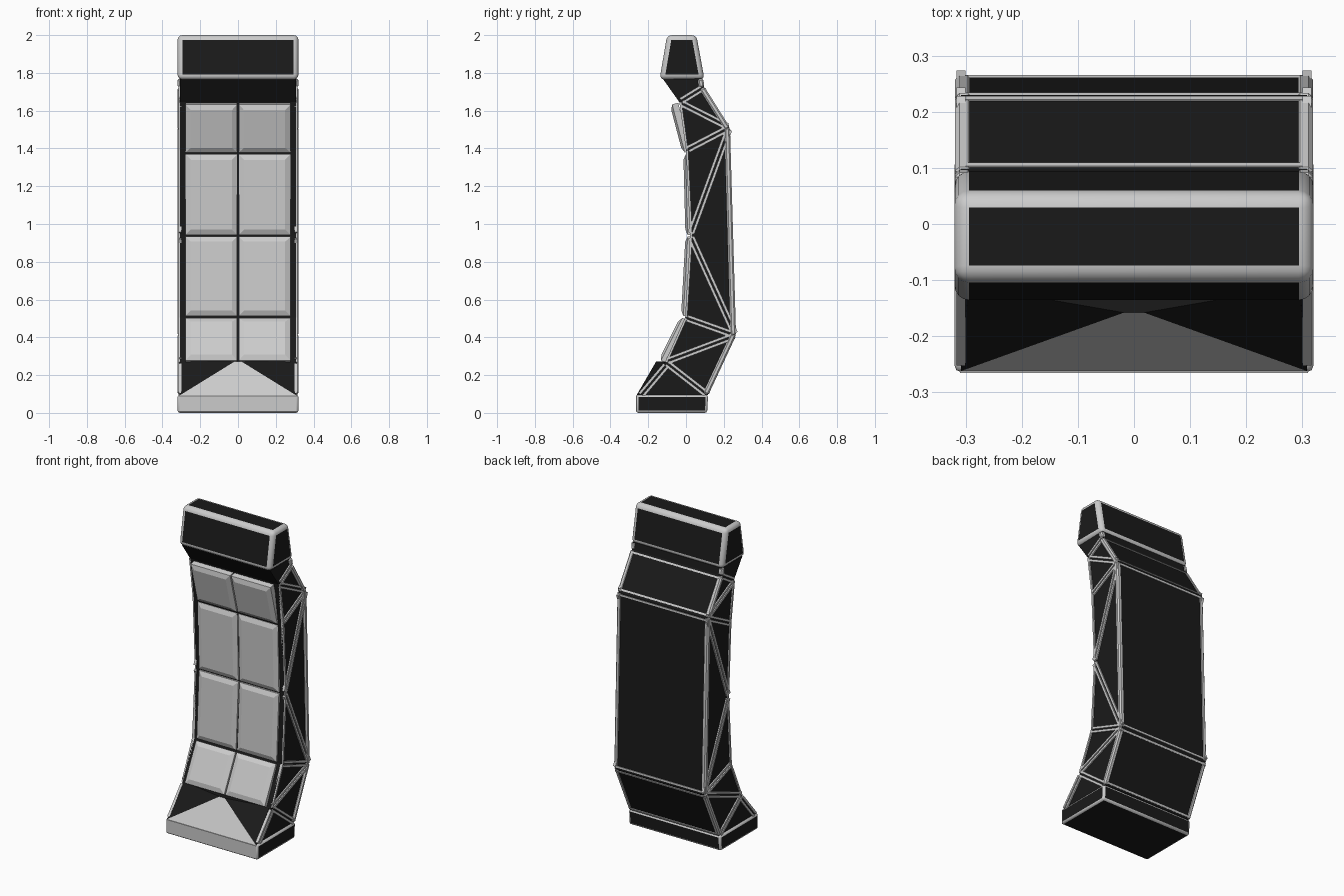
import bpy, bmesh
from mathutils import Vector

if "Cube" in bpy.data.objects:
    bpy.data.objects.remove(bpy.data.objects["Cube"])


def material(name, v):
    m = bpy.data.materials.new(name)
    m.diffuse_color = (v, v, v, 1)
    m.use_nodes = True
    m.node_tree.nodes["Principled BSDF"].inputs["Base Color"].default_value = m.diffuse_color
    return m


BLACK = material("black", 0.01)
GREY = material("grey", 0.6)


def mesh_object(name, verts, faces, mats, indices=None):
    me = bpy.data.meshes.new(name)
    me.from_pydata(verts, [], faces)
    for m in mats:
        me.materials.append(m)
    if indices:
        me.polygons.foreach_set("material_index", indices)
    bm = bmesh.new()
    bm.from_mesh(me)
    bmesh.ops.recalc_face_normals(bm, faces=bm.faces)
    bm.to_mesh(me)
    bm.free()
    ob = bpy.data.objects.new(name, me)
    bpy.context.collection.objects.link(ob)
    return ob


def prism(name, profile, x0, x1, mats, bevel=0, segments=1):
    """Side profile (y, z) extruded across x; bevels take the last material."""
    n = len(profile)
    verts = [(x, y, z) for x in (x0, x1) for y, z in profile]
    faces = [tuple(range(n)), tuple(range(n, 2 * n))]
    faces += [(i, (i + 1) % n, n + (i + 1) % n, n + i) for i in range(n)]
    ob = mesh_object(name, verts, faces, mats)
    if bevel:
        b = ob.modifiers.new("bevel", "BEVEL")
        b.width, b.segments, b.limit_method = bevel, segments, "ANGLE"
        b.angle_limit = 0.2
        b.material = len(mats) - 1
        b.harden_normals = False
    return ob


def beam(name, p, q, width, x0, x1, shift=0, bevel=0):
    """Strip running from p to q in the side plane, shifted sideways."""
    p, q = Vector(p), Vector(q)
    d = (q - p).normalized()
    n = Vector((-d.y, d.x))
    a, b = n * (shift + width / 2), n * (shift - width / 2)
    return prism(name, [tuple(v) for v in (p + a, q + a, q + b, p + b)], x0, x1, [GREY], bevel)


# joints of the side truss, front and back
F = [(-0.258, 0.095), (-0.11, 0.27), (-0.005, 0.505), (0.022, 0.94),
     (0.0, 1.39), (-0.035, 1.645), (-0.12, 1.765)]
B = [(0.115, 0.095), (0.262, 0.41), (0.23, 1.51), (0.095, 1.725), (0.088, 1.77)]

# main curved body, foot block and head block
prism("body_core", F + B[::-1], -0.308, 0.308, [BLACK])
foot = prism("foot_block", [(-0.264, 0), (-0.264, 0.096), (0.117, 0.096), (0.112, 0)],
             -0.32, 0.32, [BLACK, GREY], 0.012, 2)
head = prism("head_block", [(-0.14, 1.765), (-0.1, 2), (0.055, 2), (0.098, 1.765)],
             -0.32, 0.32, [BLACK, GREY], 0.026, 4)
prism("foot_front_plate", [(-0.2655, 0.008), (-0.2655, 0.09), (-0.255, 0.09), (-0.255, 0.008)],
      -0.31, 0.31, [GREY])

# side rails and doubled diagonal struts on both sides
struts = [(F[0], F[1]), (F[1], B[0]), (F[1], B[1]), (F[2], B[1]), (F[3], B[1]),
          (F[3], B[2]), (F[4], B[2]), (F[5], B[2]), (F[5], B[3])]
for side in (-1, 1):
    for p, q in struts:
        p, q = Vector(p), Vector(q)
        d = (q - p).normalized() * 0.012
        for shift in (-0.0115, 0.0115):
            beam("side_strut", p + d, q - d, 0.014, side * 0.3, side * 0.316,
                 shift if p != Vector(F[0]) else shift - 0.016)
    for p, q in zip(F[1:5], F[2:6]):
        beam("front_rail", p, q, 0.012, side * 0.3, side * 0.316, -0.006)
    for p, q in zip(B[:-1], B[1:]):
        beam("back_rail", p, q, 0.03, side * 0.288, side * 0.319, 0.012, 0.008)

# thin cross bands where the back plates meet
for i in range(3):
    a, b = Vector(B[i]), Vector(B[i + 1])
    d = (b - a).normalized()
    beam("back_band", a + d * 0.01, a + d * 0.021, 0.008, -0.3, 0.3)
    beam("back_band", b - d * 0.021, b - d * 0.01, 0.008, -0.3, 0.3)

# padded panels on the front: bottom y, z and top y, z of the raised face
rows = [((-0.143, 0.283), (-0.03, 0.508)), ((-0.026, 0.514), (-0.003, 0.934)),
        ((-0.003, 0.942), (-0.014, 1.368)), ((-0.018, 1.376), (-0.085, 1.63))]
for low, high in rows:
    lo, hi = Vector(low), Vector(high)
    d = (hi - lo).normalized()
    n = Vector((d.y, -d.x))
    for side in (-1, 1):
        verts = []
        # sunk base, edge line, raised inner face
        for depth, inset in ((0.045, 0), (0.012, 0), (0, 0.028)):
            p, q = lo + n * depth + d * inset, hi + n * depth - d * inset
            xa, xb = side * (0.004 + inset), side * (0.278 - inset)
            verts += [(xa, *p), (xb, *p), (xb, *q), (xa, *q)]
        faces = [(0, 1, 2, 3), (8, 9, 10, 11)]
        for k in (0, 4):
            faces += [(k + i, k + (i + 1) % 4, k + 4 + (i + 1) % 4, k + 4 + i) for i in range(4)]
        mesh_object("front_panel", verts, faces, [GREY])

# sloped wedge above the foot: grey face, black flanks
verts = []
for s in (-1, 1):
    verts += [(s * 0.308, -0.262, 0.093), (s * 0.018, -0.158, 0.272), (s * 0.295, -0.11, 0.272),
              (s * 0.308, -0.22, 0.093)]
mesh_object("foot_wedge", verts,
            [(0, 4, 5, 1), (0, 1, 2), (4, 6, 5), (0, 2, 3), (4, 7, 6),
             (1, 5, 6, 2), (2, 6, 7, 3), (0, 3, 7, 4)],
            [GREY, BLACK], [0, 1, 1, 1, 1, 1, 1, 1])

# smooth shading on the rounded blocks
bpy.ops.object.select_all(action="DESELECT")
for ob in (foot, head):
    ob.select_set(True)
bpy.context.view_layer.objects.active = head
bpy.ops.object.shade_smooth_by_angle(angle=0.6)
